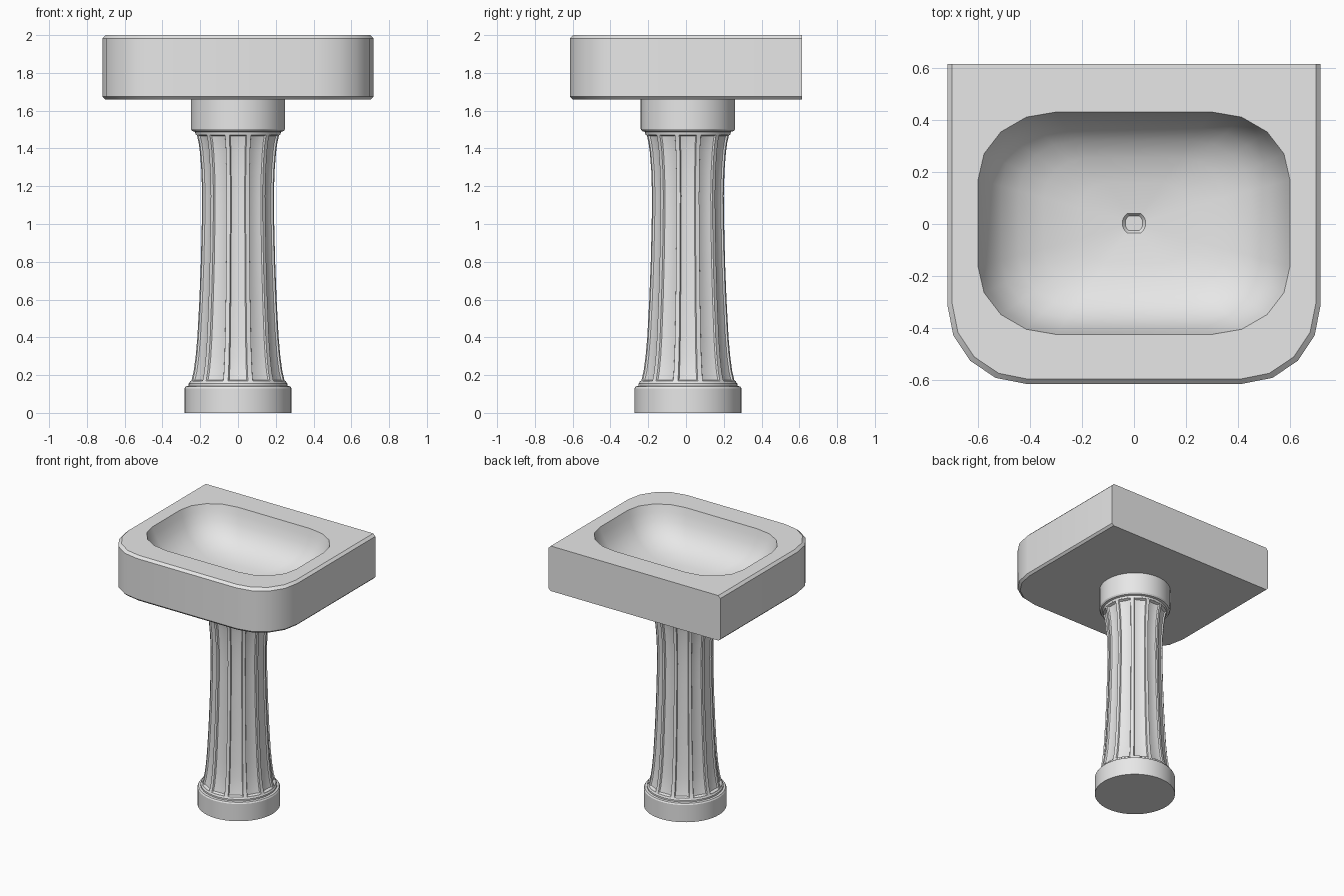
import bpy, bmesh
from math import sin, cos, pi, radians, atan2

cube = bpy.data.objects.get("Cube")
if cube:
    bpy.data.objects.remove(cube, do_unlink=True)

ceramic = bpy.data.materials.new("grey_ceramic")
ceramic.use_nodes = True
GREY = (0.8, 0.8, 0.8, 1)
ceramic.diffuse_color = GREY
ceramic.node_tree.nodes["Principled BSDF"].inputs["Base Color"].default_value = GREY


def finish(bm, name, angle=30):
    bmesh.ops.recalc_face_normals(bm, faces=bm.faces)
    mesh = bpy.data.meshes.new(name)
    bm.to_mesh(mesh)
    bm.free()
    obj = bpy.data.objects.new(name, mesh)
    bpy.context.collection.objects.link(obj)
    mesh.materials.append(ceramic)
    bpy.ops.object.select_all(action='DESELECT')
    obj.select_set(True)
    bpy.context.view_layer.objects.active = obj
    bpy.ops.object.shade_smooth_by_angle(angle=radians(angle))
    return obj


def loft(bm, rings):
    """Skin a stack of closed rings; returns the vertex rings."""
    loops = [[bm.verts.new(p) for p in ring] for ring in rings]
    for a, b in zip(loops, loops[1:]):
        n = len(a)
        for i in range(n):
            j = (i + 1) % n
            bm.faces.new((a[i], a[j], b[j], b[i]))
    return loops


def corner(cx, cy, rx, ry, start):
    """Quarter ellipse in four segments."""
    steps = [start + pi / 8 * i for i in range(5)]
    return [(cx + rx * cos(a), cy + ry * sin(a)) for a in steps]


# Basin: square back, rounded front corners, chamfered top and bottom
BACK = 0.615


def outline(inset, z):
    w, f, r = 0.718 - inset, 0.615 - inset, 0.3 - inset / 2
    pts = [(w, BACK), (-w, BACK)]
    pts += corner(-w + r, -f + r, r, r, pi)
    pts += corner(w - r, -f + r, r, r, 1.5 * pi)
    return [(x, y, z) for x, y in pts]


bm = bmesh.new()
shell = loft(bm, [outline(0.015, 1.66), outline(0, 1.675),
                  outline(0, 1.982), outline(0.018, 2)])
bm.faces.new(shell[0])

# Bowl: rounded rectangle blending down to a round drain
rim = []
for sx, sy, start in ((1, 1, 0), (-1, 1, pi / 2), (-1, -1, pi), (1, -1, 1.5 * pi)):
    rx, ry = 0.3, 0.26
    rim += corner(sx * (0.6 - rx), sy * (0.428 - ry), rx, ry, start)


def bowl_ring(t, z, radius=0.045):
    ring = []
    for x, y in rim:
        a = atan2(y, x)
        ring.append((t * x + (1 - t) * radius * cos(a),
                     t * y + (1 - t) * radius * sin(a) + 0.003, z))
    return ring


bowl_profile = [(1, 2), (0.97, 1.95), (0.92, 1.89), (0.84, 1.83), (0.72, 1.78),
                (0.55, 1.74), (0.3, 1.715), (0, 1.705)]
rings = [bowl_ring(t, z) for t, z in bowl_profile]
rings += [bowl_ring(0, 1.692, 0.034)]
bowl = loft(bm, rings)
bm.faces.new(bowl[-1])

# Flat deck between the outer edge and the bowl opening
edges = [bm.edges.get((loop[i], loop[i - 1]))
         for loop in (shell[-1], bowl[0]) for i in range(len(loop))]
bmesh.ops.triangle_fill(bm, edges=edges, use_beauty=True, normal=(0, 0, 1))
finish(bm, "basin")

# Pedestal, slightly behind the centre line
PY = 0.01


def turned(name, profile, sides=48):
    bm = bmesh.new()
    loops = loft(bm, [[(r * cos(2 * pi * i / sides), PY + r * sin(2 * pi * i / sides), z)
                       for i in range(sides)] for r, z in profile])
    bm.faces.new(loops[0])
    bm.faces.new(loops[-1])
    return finish(bm, name)


turned("pedestal_base", [(0.283, 0), (0.283, 0.13), (0.277, 0.14), (0.262, 0.143),
                         (0.262, 0.155), (0.25, 0.166)])
turned("pedestal_collar", [(0.225, 1.475), (0.228, 1.488), (0.243, 1.492),
                           (0.25, 1.503), (0.25, 1.662)])

# Fluted column: twelve concave channels between narrow ridges
FLUTE = [(-12, 0), (-11, 0.55), (-6, 0.9), (0, 1), (6, 0.9), (11, 0.55), (12, 0)]


def column_ring(r, z, depth):
    ring = []
    for k in range(12):
        for offset, cut in FLUTE:
            a = radians(30 * k + offset)
            d = r - depth * cut
            ring.append((d * cos(a), PY + d * sin(a), z))
    return ring


DEEP = 0.018
column = [(0.26, 0.15, 0), (0.254, 0.168, 0), (0.251, 0.175, DEEP), (0.24, 0.22, DEEP),
          (0.229, 0.3, DEEP), (0.22, 0.4, DEEP), (0.209, 0.6, DEEP), (0.201, 0.8, DEEP),
          (0.196, 1, DEEP), (0.194, 1.15, DEEP), (0.198, 1.28, DEEP), (0.206, 1.38, DEEP),
          (0.213, 1.43, DEEP), (0.221, 1.465, DEEP), (0.223, 1.472, 0), (0.228, 1.49, 0)]
bm = bmesh.new()
ends = loft(bm, [column_ring(*c) for c in column])
bm.faces.new(ends[0])
bm.faces.new(ends[-1])
finish(bm, "fluted_column")
